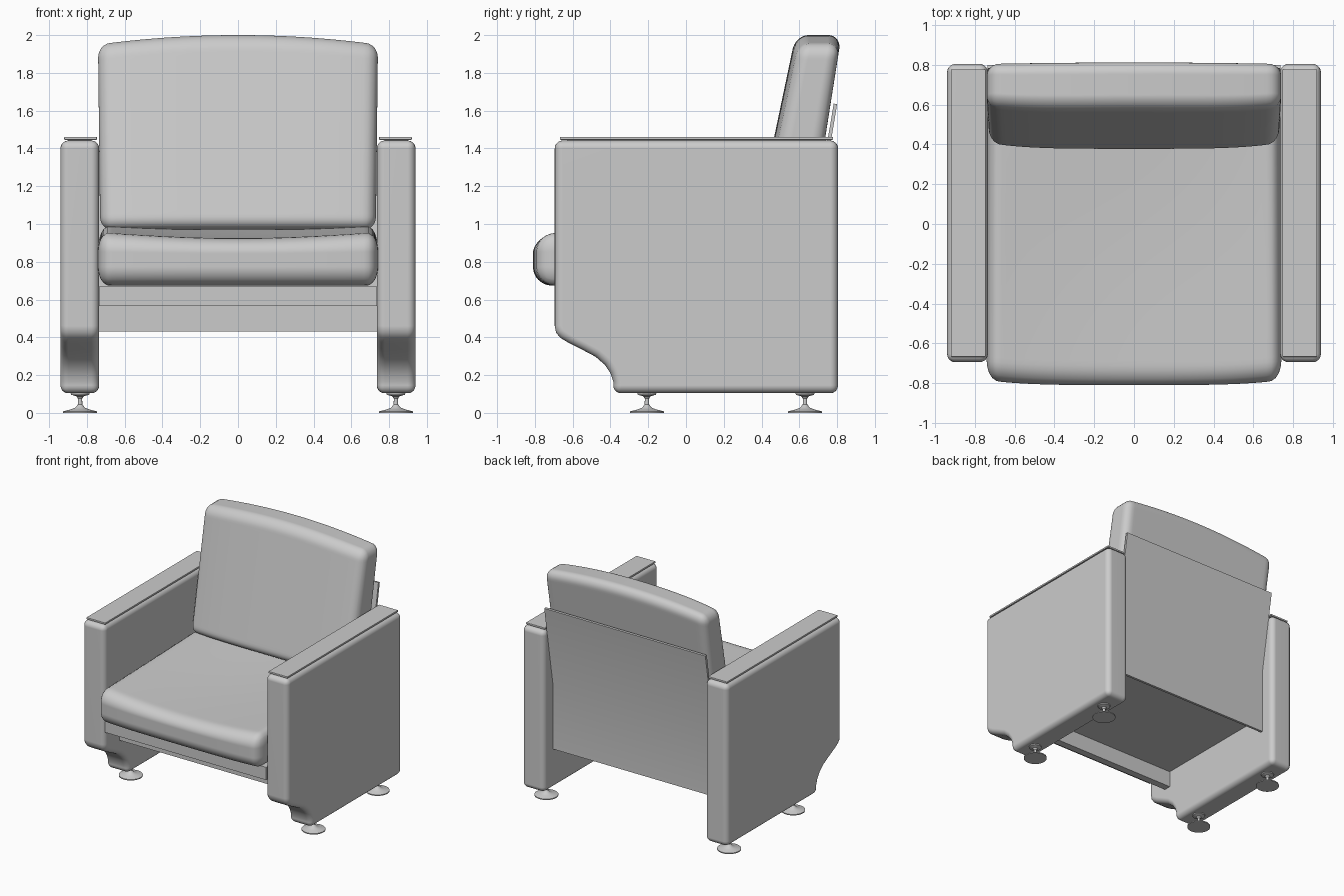
import bpy, bmesh, math
from mathutils import Vector

if "Cube" in bpy.data.objects:
    bpy.data.objects.remove(bpy.data.objects["Cube"])


def add_object(name, bm, bevel=0.0, segments=5, smooth=True, angle=35):
    bmesh.ops.recalc_face_normals(bm, faces=bm.faces)
    mesh = bpy.data.meshes.new(name)
    bm.to_mesh(mesh)
    bm.free()
    ob = bpy.data.objects.new(name, mesh)
    bpy.context.collection.objects.link(ob)
    bpy.ops.object.select_all(action='DESELECT')
    ob.select_set(True)
    bpy.context.view_layer.objects.active = ob
    if bevel:
        mod = ob.modifiers.new("bevel", 'BEVEL')
        mod.width, mod.segments = bevel, segments
        mod.limit_method, mod.angle_limit = 'ANGLE', math.radians(40)
        mod.use_clamp_overlap = False
        bpy.ops.object.modifier_apply(modifier=mod.name)
    if smooth:
        bpy.ops.object.shade_smooth_by_angle(angle=math.radians(angle))
    if bevel:
        mod = ob.modifiers.new("flat_normals", 'WEIGHTED_NORMAL')
        mod.keep_sharp = True
    return ob


def extrude_x(name, profile, x0, x1, **kw):
    """Extrude a closed (y, z) profile from x0 to x1."""
    bm = bmesh.new()
    face = bm.faces.new([bm.verts.new((x0, y, z)) for y, z in profile])
    geo = bmesh.ops.extrude_face_region(bm, geom=[face])["geom"]
    verts = [g for g in geo if isinstance(g, bmesh.types.BMVert)]
    bmesh.ops.translate(bm, verts=verts, vec=(x1 - x0, 0, 0))
    return add_object(name, bm, **kw)


def box(name, x0, x1, y0, y1, z0, z1, **kw):
    return extrude_x(name, [(y0, z0), (y1, z0), (y1, z1), (y0, z1)], x0, x1, **kw)


def lathe(name, profile, x, y, steps=32):
    bm = bmesh.new()
    verts = [bm.verts.new((x + r, y, z)) for r, z in profile]
    edges = [bm.edges.new(p) for p in zip(verts, verts[1:])]
    bmesh.ops.spin(bm, geom=verts + edges, cent=(x, y, 0), axis=(0, 0, 1),
                   angle=2 * math.pi, steps=steps)
    bmesh.ops.remove_doubles(bm, verts=bm.verts, dist=1e-5)
    return add_object(name, bm)


def cushion(name, half, radius, shape, cuts=59):
    """Box with elliptical rounding per axis, then bent by shape(x, y, z)."""
    bm = bmesh.new()
    bmesh.ops.create_cube(bm, size=2)
    bmesh.ops.subdivide_edges(bm, edges=bm.edges, cuts=cuts, use_grid_fill=True)
    for v in bm.verts:
        p = [c * h for c, h in zip(v.co, half)]
        q = [max(r - h, min(h - r, c)) for c, h, r in zip(p, half, radius)]
        d = Vector([(a - b) / r for a, b, r in zip(p, q, radius)]).normalized()
        v.co = shape(*[b + e * r for b, e, r in zip(q, d, radius)])
    return add_object(name, bm, angle=60)


# Seat cushion: slightly sagging top, bowed front edge
def seat_shape(x, y, z):
    u = min(1, abs(x) / 0.74)
    top = max(0, z / 0.14)
    back = (y + 0.735) / 1.47
    sag = 0.03 * math.cos(u * math.pi / 2) * (1 - 0.6 * back)
    sag += 0.015 * math.sin(back * math.pi) * (1 - u * u)
    z += top * (0.04 * back - sag)
    y += 0.025 * u ** 4 * (1 - back)
    return Vector((x, y - 0.075, z + 0.814))


cushion("seat_cushion", (0.741, 0.735, 0.14), (0.06, 0.10, 0.10), seat_shape)


# Back cushion: leaning wedge with a crowned top
def back_shape(x, y, z):
    u = min(1, abs(x) / 0.74)
    h = (z + 0.49) / 0.98
    z += 1.460 + 0.05 * (1 - u ** 2) * max(0, h)
    front = 0.37 + 0.21 * (z - 1) + 0.03 * u ** 4
    rear = 0.665 + 0.158 * (z - 1)
    t = (y + 0.14) / 0.28
    return Vector((x * (0.985 + 0.015 * h), front + (rear - front) * t, z))


cushion("back_cushion", (0.741, 0.14, 0.49), (0.06, 0.08, 0.07), back_shape)

# Side panel outline with the scooped lower front corner
arm_profile = [(0.805, 0.104), (0.805, 1.442), (-0.695, 1.442), (-0.695, 0.46),
               (-0.688, 0.425), (-0.665, 0.397), (-0.62, 0.37), (-0.55, 0.335),
               (-0.48, 0.298), (-0.43, 0.255), (-0.40, 0.21), (-0.385, 0.165),
               (-0.385, 0.104)]
# Swivel foot: flat disc, thin stem, small top plate
foot_profile = [(0, 0), (0.09, 0), (0.09, 0.008), (0.05, 0.018), (0.025, 0.028),
                (0.012, 0.045), (0.011, 0.075), (0.02, 0.088), (0.048, 0.096),
                (0.05, 0.104), (0.03, 0.106), (0.03, 0.115), (0, 0.115)]
for side, s in (("left", -1), ("right", 1)):
    extrude_x(side + "_arm", arm_profile, s * 0.735, s * 0.94, bevel=0.042)
    box(side + "_arm_spacer", s * 0.775, s * 0.90, -0.63, 0.74, 1.435, 1.448, smooth=False)
    box(side + "_arm_cap", s * 0.747, s * 0.92, -0.668, 0.778, 1.446, 1.461,
        bevel=0.003, segments=2)
    for end, y in (("front", -0.207), ("back", 0.63)):
        lathe(f"{side}_{end}_foot", foot_profile, s * 0.836, y)

# Gently bent back panel
extrude_x("back_panel", [(0.67, 0.43), (0.69, 0.43), (0.69, 0.97), (0.80, 1.635),
                         (0.782, 1.637), (0.67, 0.97)], -0.737, 0.737)
# Seat board and front rail
box("seat_board", -0.737, 0.737, -0.685, 0.68, 0.565, 0.67, smooth=False)
box("front_rail", -0.737, 0.737, -0.50, -0.44, 0.43, 0.57, smooth=False)
